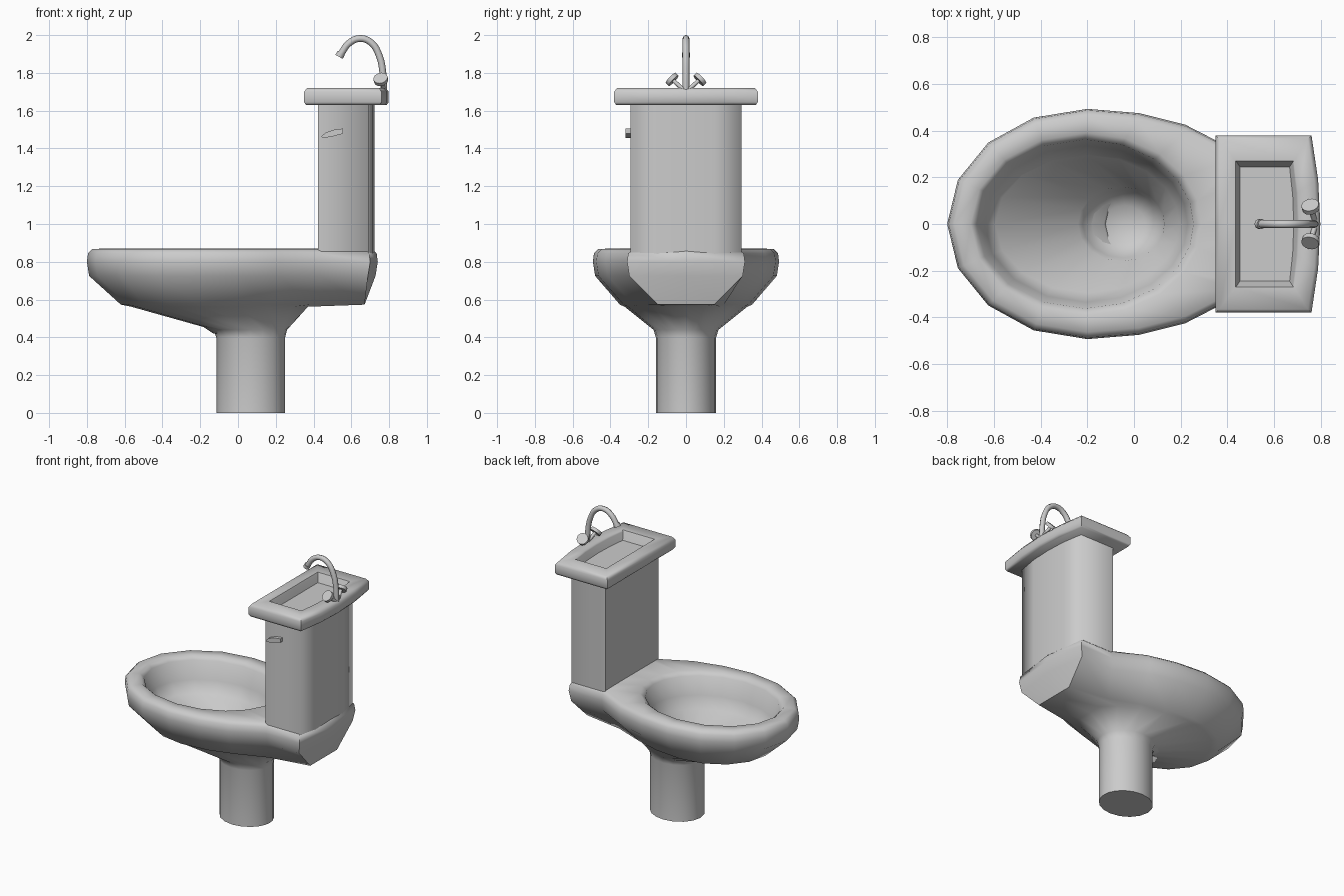
import bpy, bmesh
from math import cos, sin, radians
from mathutils import Vector

if "Cube" in bpy.data.objects:
    bpy.data.objects.remove(bpy.data.objects["Cube"])


def finish(bm, name, angle):
    bmesh.ops.recalc_face_normals(bm, faces=bm.faces)
    me = bpy.data.meshes.new(name)
    bm.to_mesh(me)
    bm.free()
    me.shade_smooth()
    me.set_sharp_from_angle(angle=radians(angle))
    ob = bpy.data.objects.new(name, me)
    bpy.context.collection.objects.link(ob)
    return ob


def mirror_y(half):
    """Half outline running from -x to +x becomes a closed ring."""
    return half + [(x, -y) for x, y in reversed(half) if y > 1e-6]


def loft(name, rings, angle=60):
    """Skin a list of (half outline, z) rings, capping both ends."""
    bm = bmesh.new()
    loops = [[bm.verts.new((x, y, z)) for x, y in mirror_y(h)] for h, z in rings]
    n = len(loops[0])
    for a, b in zip(loops, loops[1:]):
        for i in range(n):
            j = (i + 1) % n
            bm.faces.new((a[i], a[j], b[j], b[i]))
    bm.faces.new(loops[0])
    bm.faces.new(loops[-1])
    return finish(bm, name, angle)


FRONT = [180, 157.5, 135, 112.5, 90]
BACK = [70, 50, 32, 15, 0]


def oval(cx, rx, ry, angles=FRONT + BACK):
    return [(cx + rx * cos(radians(a)), ry * sin(radians(a)) if a % 180 else 0.0)
            for a in angles]


def egg(d):
    """Outer bowl outline with squared back, inset by d."""
    back = [(.02, .475 - d), (.22, .425 - d), (.44, .312 - d),
            (.70 - d, .312 - d), (.74 - d, 0)]
    return oval(-.2, .6 - d, .493 - d, FRONT) + back


# pedestal, bowl, rim and hollow inside as one skin
under = oval(-.2, .42, .35, FRONT) + [(0, .33), (.17, .28), (.38, .2), (.67, .15), (.67, 0)]
neck = oval(-.185, .38, .325, FRONT) + [(0, .305), (.15, .25), (.29, .18), (.37, .1), (.37, 0)]
loft("toilet_bowl", [
    (oval(.0675, .1825, .16), 0),
    (oval(.0675, .1825, .16), .40),
    (oval(.065, .195, .172), .44),
    (neck, .562),
    (under, .573),
    (egg(.012), .725),
    (egg(0), .80),
    (egg(.006), .845),
    (egg(.03), .868),
    (oval(-.205, .495, .39), .87),
    (oval(-.21, .465, .362), .845),
    (oval(-.205, .435, .335), .72),
    (oval(-.2, .395, .295), .64),
    (oval(-.055, .185, .16), .54),
    (oval(-.05, .17, .145), .48),
    (oval(-.04, .09, .08), .42),
])

# cistern with bowed back
tank = [(.423, 0), (.423, .295), (.69, .295), (.715, .15), (.722, 0)]
loft("cistern", [(tank, .80), (tank, 1.66)], 88)


# hand basin on top of the cistern
def slab(x0, x1, y, bow):
    return [(x0, 0), (x0, y), (x1, y), (x1 + bow * .75, y * .5), (x1 + bow, 0)]


loft("hand_basin", [
    (slab(.36, .75, .37, .037), 1.63),
    (slab(.35, .76, .38, .038), 1.645),
    (slab(.35, .76, .38, .038), 1.70),
    (slab(.365, .745, .365, .037), 1.72),
    (slab(.435, .685, .27, .022), 1.72),
    (slab(.44, .68, .265, .02), 1.71),
    (slab(.47, .65, .22, .015), 1.60),
])


# tap spout and stems
def tube(name, pts, r, spline="POLY"):
    cu = bpy.data.curves.new(name, "CURVE")
    cu.dimensions = "3D"
    cu.bevel_depth = r
    cu.bevel_resolution = 2
    cu.use_fill_caps = True
    cu.resolution_u = 4
    s = cu.splines.new(spline)
    if spline == "BEZIER":
        s.bezier_points.add(len(pts) - 1)
        for p, co in zip(s.bezier_points, pts):
            p.co = co
            p.handle_left_type = p.handle_right_type = "AUTO"
    else:
        s.points.add(len(pts) - 1)
        for p, co in zip(s.points, pts):
            p.co = (*co, 1)
    ob = bpy.data.objects.new(name, cu)
    bpy.context.collection.objects.link(ob)


path = [(.772, 1.70), (.768, 1.79), (.748, 1.89), (.705, 1.96),
        (.645, 1.982), (.585, 1.955), (.545, 1.90)]
tube("tap_spout", [(x, 0, z) for x, z in path], .018, "BEZIER")
tube("tap_nozzle", [(.546, 0, 1.905), (.535, 0, 1.885)], .022)


def disc(name, a, b, r):
    a, b = Vector(a), Vector(b)
    bm = bmesh.new()
    bmesh.ops.create_cone(bm, cap_ends=True, segments=16, radius1=r, radius2=r,
                          depth=(b - a).length)
    ob = finish(bm, name, 40)
    ob.location = (a + b) / 2
    ob.rotation_euler = (b - a).to_track_quat("Z", "Y").to_euler()


# tap knobs
for side, s in (("left", -1), ("right", 1)):
    tube("tap_stem_" + side, [(.775, s * .012, 1.71), (.757, s * .07, 1.762)], .011)
    disc("tap_knob_" + side, (.758, s * .066, 1.758), (.754, s * .082, 1.773), .038)

# flush lever
bm = bmesh.new()
shape = [(.555, 1.505), (.555, 1.478), (.50, 1.463), (.45, 1.455),
         (.44, 1.463), (.465, 1.485), (.51, 1.5)]
f = bm.faces.new([bm.verts.new((x, -.29, z)) for x, z in shape])
new = bmesh.ops.extrude_face_region(bm, geom=[f])["geom"]
bmesh.ops.translate(bm, vec=(0, -.03, 0),
                    verts=[v for v in new if isinstance(v, bmesh.types.BMVert)])
finish(bm, "flush_lever", 40)
